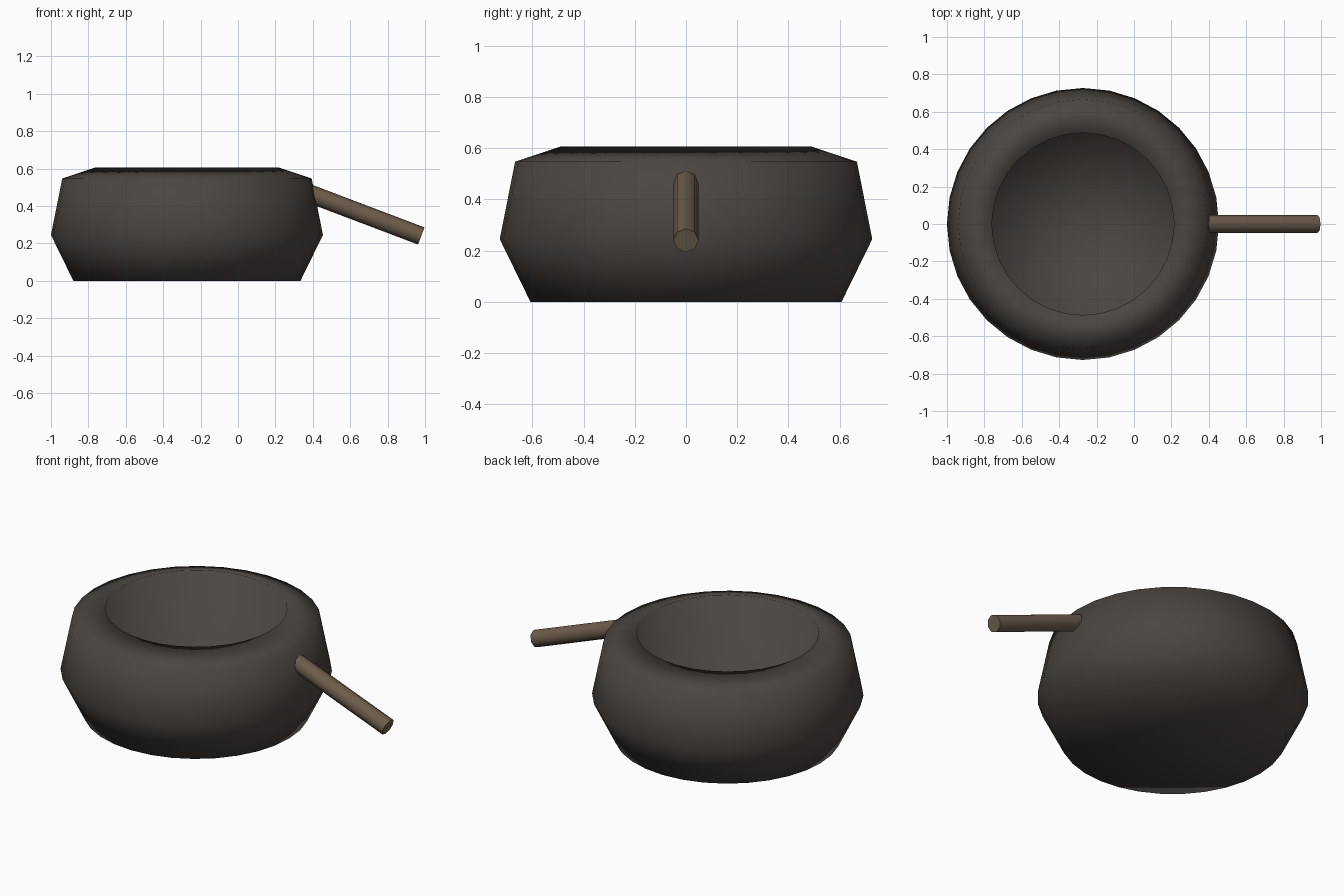
import bpy, bmesh, math
from mathutils import Vector

if "Cube" in bpy.data.objects:
    bpy.data.objects.remove(bpy.data.objects["Cube"])


def material(name, rgb):
    mat = bpy.data.materials.new(name)
    mat.diffuse_color = (*rgb, 1)
    mat.use_nodes = True
    mat.node_tree.nodes["Principled BSDF"].inputs["Base Color"].default_value = mat.diffuse_color
    return mat


def lathe(name, profile, centre_x, sides, mat):
    """Revolve (radius, z) points around a vertical axis; radius 0 closes the ends."""
    bm = bmesh.new()
    rings = []
    for r, z in profile:
        if r == 0:
            rings.append([bm.verts.new((centre_x, 0, z))] * sides)
        else:
            angles = [2 * math.pi * i / sides for i in range(sides)]
            rings.append([bm.verts.new((centre_x + r * math.cos(a), r * math.sin(a), z))
                          for a in angles])
    for low, high in zip(rings, rings[1:]):
        for i in range(sides):
            j = (i + 1) % sides
            corners = dict.fromkeys((low[i], low[j], high[j], high[i]))
            bm.faces.new(list(corners)).smooth = True
    bmesh.ops.recalc_face_normals(bm, faces=bm.faces)
    mesh = bpy.data.meshes.new(name)
    bm.to_mesh(mesh)
    bm.free()
    mesh.materials.append(mat)
    obj = bpy.data.objects.new(name, mesh)
    bpy.context.collection.objects.link(obj)
    return obj


# Pot body: underside, flared wall, sloping shoulder, straight inner wall, floor
lathe("pot_body",
      [(0, 0), (0.607, 0), (0.727, 0.245), (0.667, 0.547), (0.487, 0.607),
       (0.487, 0.08), (0, 0.08)],
      -0.273, 32, material("dark_clay", (0.07, 0.06, 0.052)))

# Handle: octagonal rod sloping down from the wall
start, end = Vector((0.36, 0, 0.475)), Vector((0.98, 0, 0.24))
axis = end - start
bpy.ops.mesh.primitive_cylinder_add(vertices=8, radius=0.049, depth=axis.length,
                                    location=(start + end) / 2)
handle = bpy.context.object
handle.name = "handle"
handle.rotation_euler = (0, math.atan2(axis.x, axis.z), 0)
handle.data.materials.append(material("wood", (0.15, 0.108, 0.07)))
bpy.ops.object.shade_smooth_by_angle(angle=math.radians(50))
